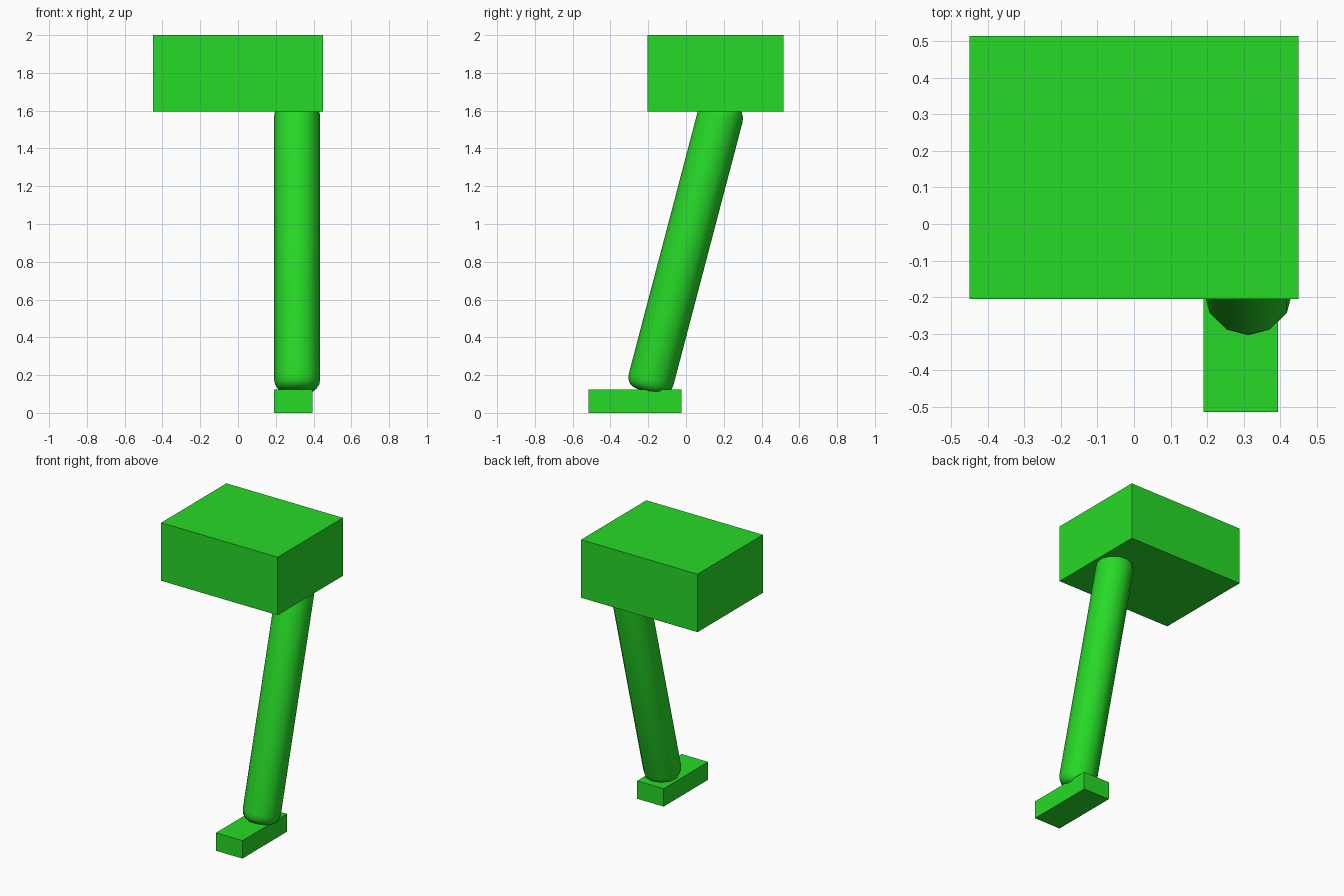
import bpy, bmesh, math
from mathutils import Vector

if "Cube" in bpy.data.objects:
    bpy.data.objects.remove(bpy.data.objects["Cube"])

green = bpy.data.materials.new("green")
green.diffuse_color = (0.02, 0.70, 0.02, 1)
green.use_nodes = True
green.node_tree.nodes["Principled BSDF"].inputs["Base Color"].default_value = green.diffuse_color


def finish(name, bm):
    bmesh.ops.recalc_face_normals(bm, faces=bm.faces)
    mesh = bpy.data.meshes.new(name)
    bm.to_mesh(mesh)
    bm.free()
    mesh.materials.append(green)
    obj = bpy.data.objects.new(name, mesh)
    bpy.context.collection.objects.link(obj)
    return obj


def box(name, lo, hi):
    bm = bmesh.new()
    bmesh.ops.create_cube(bm, size=1)
    lo, hi = Vector(lo), Vector(hi)
    for v in bm.verts:
        v.co = (lo + hi) / 2 + v.co * (hi - lo)
    return finish(name, bm)


def rounded_post(name, start, end, profile, sides=12):
    """Post with rounded ends; profile gives (radius, overshoot) of the end rings."""
    start, end = Vector(start), Vector(end)
    axis = end - start
    length = axis.length
    rings = [(r, -h) for r, h in reversed(profile)] + [(r, length + h) for r, h in profile]
    bm = bmesh.new()
    loops = []
    for r, z in rings:
        loops.append([bm.verts.new((r * math.cos(2 * math.pi * i / sides),
                                    r * math.sin(2 * math.pi * i / sides), z))
                      for i in range(sides)])
    for a, b in zip(loops, loops[1:]):
        for i in range(sides):
            j = (i + 1) % sides
            bm.faces.new((a[i], a[j], b[j], b[i]))
    bm.faces.new(loops[0][::-1])
    bm.faces.new(loops[-1])
    for f in bm.faces:
        f.smooth = True
    obj = finish(name, bm)
    # Lean the post in the y-z plane
    obj.rotation_euler = (-math.atan2(axis.y, axis.z), 0, 0)
    obj.location = start
    return obj


# Body block
box("body", (-0.45, -0.205, 1.595), (0.45, 0.515, 2.0))

# Leaning leg with softly rounded ends
rounded_post("leg", (0.313, -0.187, 0.168), (0.313, 0.184, 1.58),
             [(0.122, -0.01), (0.117, 0.018), (0.104, 0.039), (0.082, 0.053), (0.055, 0.058)])

# Foot block
box("foot", (0.19, -0.515, 0), (0.395, -0.025, 0.125))
